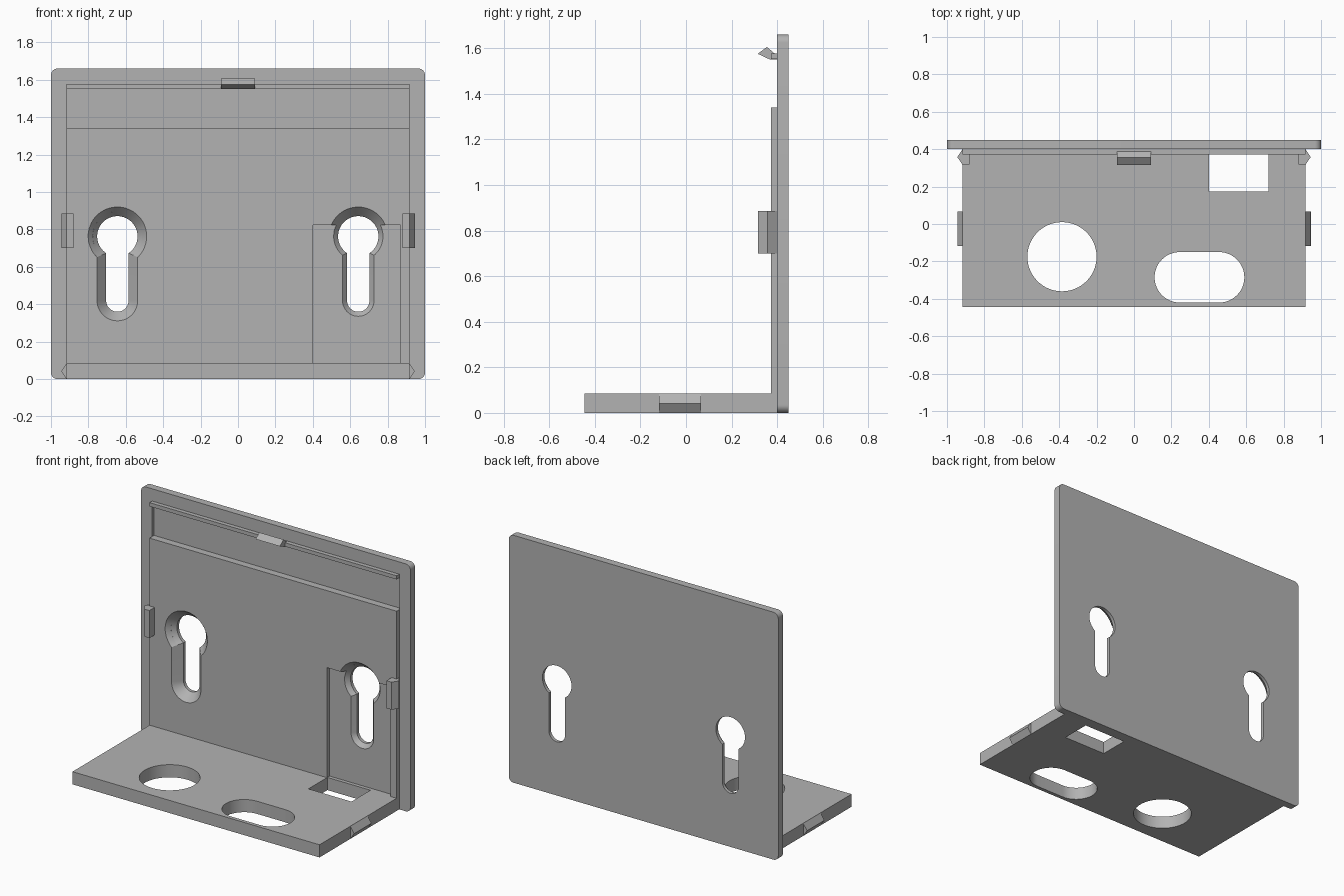
import bpy
import bmesh
from math import pi, sin, cos, asin, radians

if "Cube" in bpy.data.objects:
    bpy.data.objects.remove(bpy.data.objects["Cube"])

grey = bpy.data.materials.new("plain grey")
grey.use_nodes = True
grey.diffuse_color = (0.45, 0.45, 0.45, 1)
grey.node_tree.nodes["Principled BSDF"].inputs["Base Color"].default_value = (0.45, 0.45, 0.45, 1)


def loft(name, rings):
    """Closed solid through rings with equal point counts."""
    bm = bmesh.new()
    loops = [[bm.verts.new(p) for p in ring] for ring in rings]
    n = len(loops[0])
    for a, b in zip(loops, loops[1:]):
        for i in range(n):
            j = (i + 1) % n
            bm.faces.new((a[i], a[j], b[j], b[i]))
    bm.faces.new(loops[0])
    bm.faces.new(loops[-1])
    bmesh.ops.recalc_face_normals(bm, faces=bm.faces)
    mesh = bpy.data.meshes.new(name)
    bm.to_mesh(mesh)
    bm.free()
    mesh.materials.append(grey)
    obj = bpy.data.objects.new(name, mesh)
    bpy.context.collection.objects.link(obj)
    return obj


def prism(name, pts, axis, lo, hi):
    """Extrude a 2D outline along an axis."""
    place = {"x": lambda a, b, t: (t, a, b),
             "y": lambda a, b, t: (a, t, b),
             "z": lambda a, b, t: (a, b, t)}[axis]
    return loft(name, [[place(a, b, t) for a, b in pts] for t in (lo, hi)])


def box(name, x0, x1, y0, y1, z0, z1):
    return prism(name, [(x0, y0), (x1, y0), (x1, y1), (x0, y1)], "z", z0, z1)


def arc(cx, cy, r, start, end, steps):
    return [(cx + r * cos(start + (end - start) * i / steps),
             cy + r * sin(start + (end - start) * i / steps)) for i in range(steps + 1)]


def cut(obj, cutters):
    bpy.context.view_layer.objects.active = obj
    for c in cutters:
        c.hide_render = True
        mod = obj.modifiers.new("cut", "BOOLEAN")
        mod.operation = "DIFFERENCE"
        mod.solver = "EXACT"
        mod.object = c
        bpy.ops.object.modifier_apply(modifier=mod.name)


def keyhole_ring(x, y, grow):
    """Round head above a narrower round-ended slot."""
    r, h = 0.108 + grow, 0.06 + grow
    a = asin(h / r)
    pts = arc(x, 0.763, r, a - pi / 2, 1.5 * pi - a, 48)
    pts += arc(x, 0.42, h, pi, 2 * pi, 24)
    return [(px, y, pz) for px, pz in pts]


W = 0.917      # half width of pad and base
FACE = 0.40    # front face of the back plate
PAD = 0.372    # front face of the raised pad

# Back plate with rounded corners
R = 0.035
corners = [(1 - R, 1.66 - R), (R - 1, 1.66 - R), (R - 1, R), (1 - R, R)]
outline = []
for i, (cx, cz) in enumerate(corners):
    outline += arc(cx, cz, R, i * pi / 2, (i + 1) * pi / 2, 8)
back_plate = prism("back_plate", outline, "y", FACE, 0.45)

# Raised pad, top ledge and base
front_pad = box("front_pad", -W, W, PAD, FACE, 0.085, 1.34)
top_ledge = box("top_ledge", -W, W, PAD, FACE, 1.553, 1.578)
base = box("base", -W, W, -0.445, FACE, 0, 0.085)

# Countersunk keyholes, pocket and recess
keyholes = [loft("keyhole_cutter", [keyhole_ring(x, y, g) for y, g in
                                    ((0.342, 0.075), (0.428, 0), (0.5, 0))])
            for x in (-0.645, 0.643)]
pocket = box("pocket_cutter", 0.40, 0.87, 0.3, 0.5, 0, 0.823)
recess = box("recess_cutter", -W, W, 0.3, 0.42, 1.34, 1.553)
cut(back_plate, keyholes + [recess])
cut(front_pad, keyholes + [pocket])

# Base openings
round_hole = prism("round_cutter", arc(-0.385, -0.175, 0.185, 0, 2 * pi, 64)[:-1], "z", -0.1, 0.2)
slot = prism("slot_cutter", arc(0.455, -0.285, 0.135, -pi / 2, pi / 2, 24)
             + arc(0.245, -0.285, 0.135, pi / 2, 1.5 * pi, 24), "z", -0.1, 0.2)
window = box("window_cutter", 0.40, 0.72, 0.175, 0.376, -0.1, 0.2)
cut(base, [round_hole, slot, window])

for c in keyholes + [pocket, recess, round_hole, slot, window]:
    bpy.data.objects.remove(c)

# Snap hook on the ledge
prism("top_hook", [(FACE, 1.578), (0.388, 1.578), (0.355, 1.606), (0.315, 1.576),
                   (0.37, 1.55), (FACE, 1.55)], "x", -0.09, 0.09)

# Side catches on the plate and the base
for side, s in (("left", 1), ("right", -1)):
    prism(side + "_plate_catch", [(s * 0.88, FACE), (s * 0.88, 0.317), (s * W, 0.317),
                                  (s * 0.945, 0.358), (s * W, FACE)], "z", 0.70, 0.885)
    prism(side + "_base_catch", [(s * W, 0), (s * 0.945, 0.042), (s * W, 0.083)],
          "y", -0.118, 0.066)

# Smooth the round walls, keep edges sharp
for obj in (back_plate, front_pad, base):
    bpy.ops.object.select_all(action="DESELECT")
    obj.select_set(True)
    bpy.context.view_layer.objects.active = obj
    bpy.ops.object.shade_smooth_by_angle(angle=radians(30))
